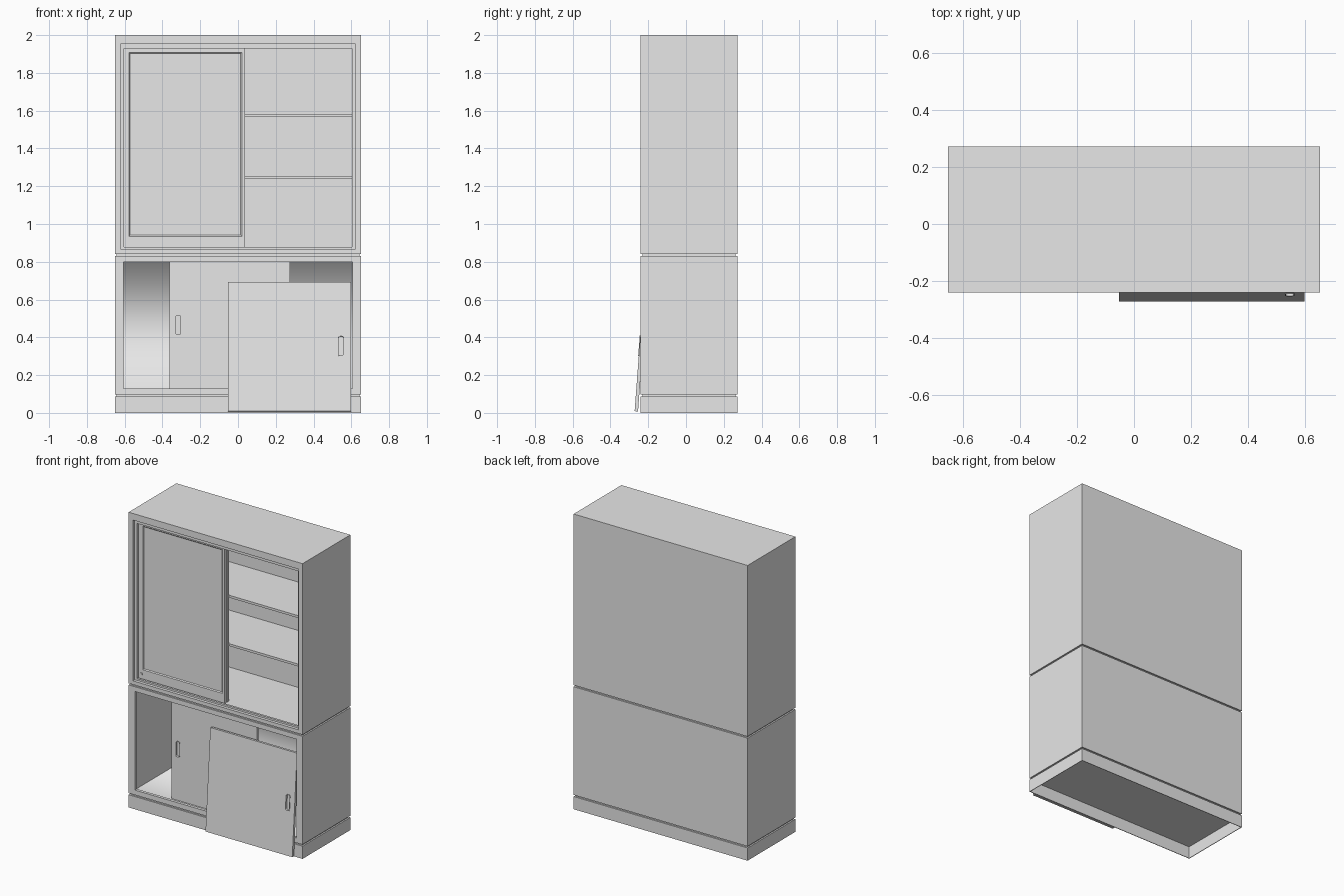
import bpy, bmesh, math
from mathutils import Vector

if "Cube" in bpy.data.objects:
    bpy.data.objects.remove(bpy.data.objects["Cube"], do_unlink=True)

grey = bpy.data.materials.new("plain grey")
grey.use_nodes = True
grey.diffuse_color = (0.8, 0.8, 0.8, 1)
grey.node_tree.nodes["Principled BSDF"].inputs["Base Color"].default_value = (0.8, 0.8, 0.8, 1)

W, FRONT, BACK = 0.652, -0.24, 0.272


def finish(name, bm):
    bmesh.ops.recalc_face_normals(bm, faces=bm.faces)
    mesh = bpy.data.meshes.new(name)
    bm.to_mesh(mesh)
    bm.free()
    mesh.materials.append(grey)
    obj = bpy.data.objects.new(name, mesh)
    bpy.context.collection.objects.link(obj)
    return obj


def rect(x0, x1, z0, z1, y):
    return [Vector((x, y, z)) for x, z in ((x0, z0), (x1, z0), (x1, z1), (x0, z1))]


def slot(cx, cz, hw, hh, y):
    """Outline of an upright rounded slot."""
    r, pts = hw * 0.7, []
    for i, (sx, sz) in enumerate(((1, 1), (-1, 1), (-1, -1), (1, -1))):
        for k in range(5):
            a = math.pi / 2 * (i + k / 4)
            pts.append(Vector((cx + sx * (hw - r) + r * math.cos(a), y,
                               cz + sz * (hh - r) + r * math.sin(a))))
    return pts


def loft(name, rings, closed=False, soft_back=False):
    """Bridge successive outlines; cap both ends, or join them in a ring."""
    bm = bmesh.new()
    loops = [[bm.verts.new(p) for p in ring] for ring in rings]
    n = len(loops[0])
    pairs = list(zip(loops, loops[1:])) + ([(loops[-1], loops[0])] if closed else [])
    for a, b in pairs:
        for i in range(n):
            j = (i + 1) % n
            bm.faces.new((a[i], a[j], b[j], b[i]))
    if not closed:
        bm.faces.new(loops[0])
        cap = bm.faces.new(loops[-1])
        if soft_back:
            # floor, back and ceiling of the interior blend softly
            for e in bm.edges:
                e.smooth = False
            for e in cap.edges:
                if abs(e.verts[0].co.x - e.verts[1].co.x) > 0.1:
                    e.smooth = True
                    for f in e.link_faces:
                        f.smooth = True
    return finish(name, bm)


def box(name, x0, x1, y0, y1, z0, z1):
    return loft(name, [rect(x0, x1, z0, z1, y0), rect(x0, x1, z0, z1, y1)])


def sliding_door(name, x0, x1, z0, z1, hx, hz, loc=(0, 0, 0), tilt=0.0):
    """Flat door, front at local y = 0, with a recessed finger pull."""
    door = box(name, x0, x1, 0, 0.018, z0, z1)
    cutter = loft("pull_cutter", [slot(hx, hz, 0.013, 0.051, -0.02),
                                  slot(hx, hz, 0.013, 0.051, 0.012)])
    cutter.hide_render = True
    mod = door.modifiers.new("pull", "BOOLEAN")
    mod.operation, mod.solver, mod.object = "DIFFERENCE", "EXACT", cutter
    bpy.context.view_layer.objects.active = door
    bpy.ops.object.modifier_apply(modifier="pull")
    bpy.data.objects.remove(cutter, do_unlink=True)
    rim = loft(name + "_pull_rim", [slot(hx, hz, 0.017, 0.055, 0.002),
                                    slot(hx, hz, 0.017, 0.055, -0.003),
                                    slot(hx, hz, 0.013, 0.051, -0.003),
                                    slot(hx, hz, 0.013, 0.051, 0.002)], closed=True)
    for obj in (door, rim):
        obj.location = loc
        obj.rotation_euler.x = tilt


# Plinth, hollow from below, and the shadow gaps between the sections
bm = bmesh.new()
lower, upper, inner, lid = [
    [bm.verts.new((x, y, z)) for x, y in ((-W + t, FRONT + t), (W - t, FRONT + t),
                                          (W - t, BACK - t), (-W + t, BACK - t))]
    for t, z in ((0, 0), (0, 0.086), (0.004, 0), (0.004, 0.082))]
for a, b in ((lower, upper), (inner, lid), (lower, inner)):
    for i in range(4):
        j = (i + 1) % 4
        bm.faces.new((a[i], a[j], b[j], b[i]))
bm.faces.new(upper)
bm.faces.new(lid)
finish("plinth", bm)
for label, z in (("plinth_gap", 0.085), ("middle_gap", 0.829)):
    box(label, -W + 0.01, W - 0.01, FRONT + 0.01, BACK - 0.01, z, z + 0.013)

# Lower cabinet with a lip around the opening
loft("lower_cabinet", [
    rect(-W, W, 0.097, 0.83, BACK),
    rect(-W, W, 0.097, 0.83, FRONT),
    rect(-0.605, 0.605, 0.13, 0.798, FRONT),
    rect(-0.605, 0.605, 0.13, 0.798, -0.22),
    rect(-0.622, 0.622, 0.118, 0.812, -0.22),
    rect(-0.622, 0.622, 0.118, 0.812, 0.26)], soft_back=True)

# Upper cabinet with a stepped opening
loft("upper_cabinet", [
    rect(-W, W, 0.841, 2.0, BACK),
    rect(-W, W, 0.841, 2.0, FRONT),
    rect(-0.62, 0.62, 0.866, 1.955, FRONT),
    rect(-0.62, 0.62, 0.866, 1.955, -0.22),
    rect(-0.604, 0.604, 0.878, 1.929, -0.22),
    rect(-0.604, 0.604, 0.878, 1.929, -0.205),
    rect(-0.622, 0.622, 0.868, 1.945, -0.205),
    rect(-0.622, 0.622, 0.868, 1.945, 0.26)])

# Shelves
for label, z in (("lower_shelf", 1.238), ("upper_shelf", 1.566)):
    box(label, -0.622, 0.622, -0.14, 0.26, z, z + 0.016)

# Framed upper doors, both slid to one side
for label, y in (("front_upper_door", -0.195), ("rear_upper_door", -0.168)):
    loft(label, [
        rect(-0.615, 0.037, 0.87, 1.943, y + 0.02),
        rect(-0.615, 0.037, 0.87, 1.943, y),
        rect(-0.577, 0.02, 0.935, 1.909, y),
        rect(-0.571, 0.014, 0.941, 1.903, y + 0.006)])
loft("door_lock", [slot(-0.587, 0.904, 0.008, 0.008, y) for y in (-0.194, -0.199)])

# Lower doors: one on its track, one leaning against the front
sliding_door("lower_door", -0.363, 0.275, 0.119, 0.811, -0.317, 0.465, loc=(0, -0.192, 0))
sliding_door("leaning_door", -0.325, 0.325, 0, 0.687, 0.273, 0.347,
             loc=(0.272, -0.272, 0.009), tilt=-0.075)
